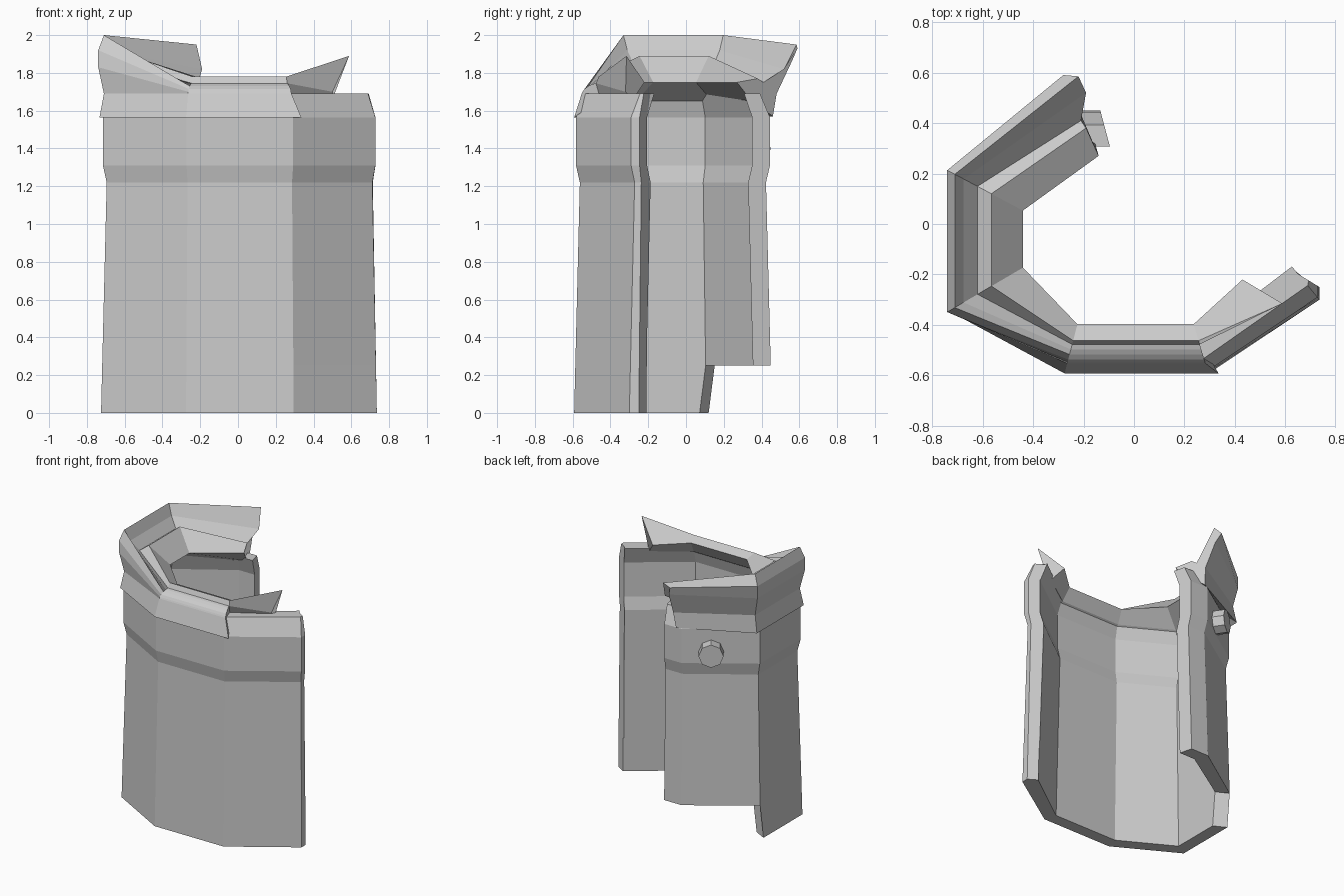
import bpy, bmesh, math
from mathutils import Vector

if "Cube" in bpy.data.objects:
    bpy.data.objects.remove(bpy.data.objects["Cube"])

# plan outline of the outer wall: right end -> front -> left -> back end
P = [Vector(p) for p in [(.735, -.25), (.735, -.30), (.295, -.592), (-.275, -.592),
                         (-.725, -.34), (-.725, .155), (-.28, .455), (-.135, .455)]]


def miter(i):
    a, b = (P[i] - P[i - 1]).normalized(), (P[i + 1] - P[i]).normalized()
    na, nb = Vector((a.y, -a.x)), Vector((b.y, -b.x))
    return (na + nb) / (1 + na.dot(nb))


# inward directions per corner; the broken ends are set by hand
M = [Vector((-.72, .44)), Vector((-.78, .94))] + [miter(i) for i in range(2, 6)]
M += [Vector((.45, -1.05)), Vector((.28, -1.05))]


def section(i, profile, shift=(0, 0)):
    """Place a profile of (inward offset, z) at outline corner i."""
    pts = []
    for d, z in profile:
        q = P[i] + M[i] * d + Vector(shift)
        pts.append(Vector((q.x, q.y, z)))
    return pts


def loft(name, sections):
    """Solid skin through closed cross-sections, capped at both ends."""
    bm = bmesh.new()
    rows = [[bm.verts.new(p) for p in s] for s in sections]
    n = len(rows[0])
    for a, b in zip(rows, rows[1:]):
        for k in range(n):
            j = (k + 1) % n
            bm.faces.new((a[k], a[j], b[j], b[k]))
    bm.faces.new(rows[0])
    bm.faces.new(rows[-1][::-1])
    bmesh.ops.recalc_face_normals(bm, faces=bm.faces)
    me = bpy.data.meshes.new(name)
    bm.to_mesh(me)
    bm.free()
    ob = bpy.data.objects.new(name, me)
    bpy.context.collection.objects.link(ob)
    return ob


# wall cross-section with the waist band and sloped top
upper = [(.03, 1.22), (.01, 1.31), (.01, 1.565), (.06, 1.69),
         (.14, 1.69), (.10, 1.565), (.10, 1.31), (.12, 1.22)]
main = [(0, 0), (.006, .25)] + upper + [(.096, .25), (.09, 0)]
short = [(.006, .25)] + upper + [(.096, .25)]

# main wall, with its lower back corner cut on a slant
secs = [section(i, main) for i in range(6)]
for k in (0, -1):
    secs[5][k].y -= .035
loft("main_wall", secs)

# shorter back panel
loft("back_wall", [section(i, short) for i in (5, 6, 7)])

# collar: low at the front, high at the left, flaring out at the back end
low = [(0, 1.565), (.04, 1.69), (.045, 1.70), (.055, 1.715), (.075, 1.73),
       (.095, 1.74), (.115, 1.745), (.13, 1.78), (.195, 1.75), (.14, 1.66)]
high = [(-.008, 1.565), (.015, 1.69), (-.015, 1.83), (-.015, 1.92), (.015, 2.0),
        (.05, 1.92), (.105, 1.85), (.16, 1.89), (.285, 1.75), (.14, 1.66)]
flare = [(-.24, .46, 1.57), (-.23, .48, 1.69), (-.25, .56, 1.86), (-.28, .59, 1.93),
         (-.22, .585, 1.95), (-.19, .52, 1.82), (-.21, .41, 1.75),
         (-.19, .38, 1.77), (-.14, .27, 1.75), (-.16, .34, 1.66)]
right_end = section(2, low)
right_end[0].x += .04
loft("collar", [right_end, section(3, low), section(4, high),
                section(5, high, (0, .05)), [Vector(p) for p in flare]])

# broken spike of the inner flange on the right
spike = [(.50, -.32, 1.70), (.588, -.315, 1.89), (.43, -.22, 1.75), (.50, -.28, 1.66)]
loft("flange_spike", [section(2, low[6:]), [Vector(p) for p in spike]])

# eight-sided knob on the back panel
axis = Vector((-.56, .83, 0))
bpy.ops.mesh.primitive_cylinder_add(vertices=8, radius=.085, depth=.12,
                                    location=Vector((-.44, .33, 1.4)) + axis * .025)
knob = bpy.context.object
knob.name = "knob"
knob.rotation_euler = axis.to_track_quat('Z', 'Y').to_euler()
